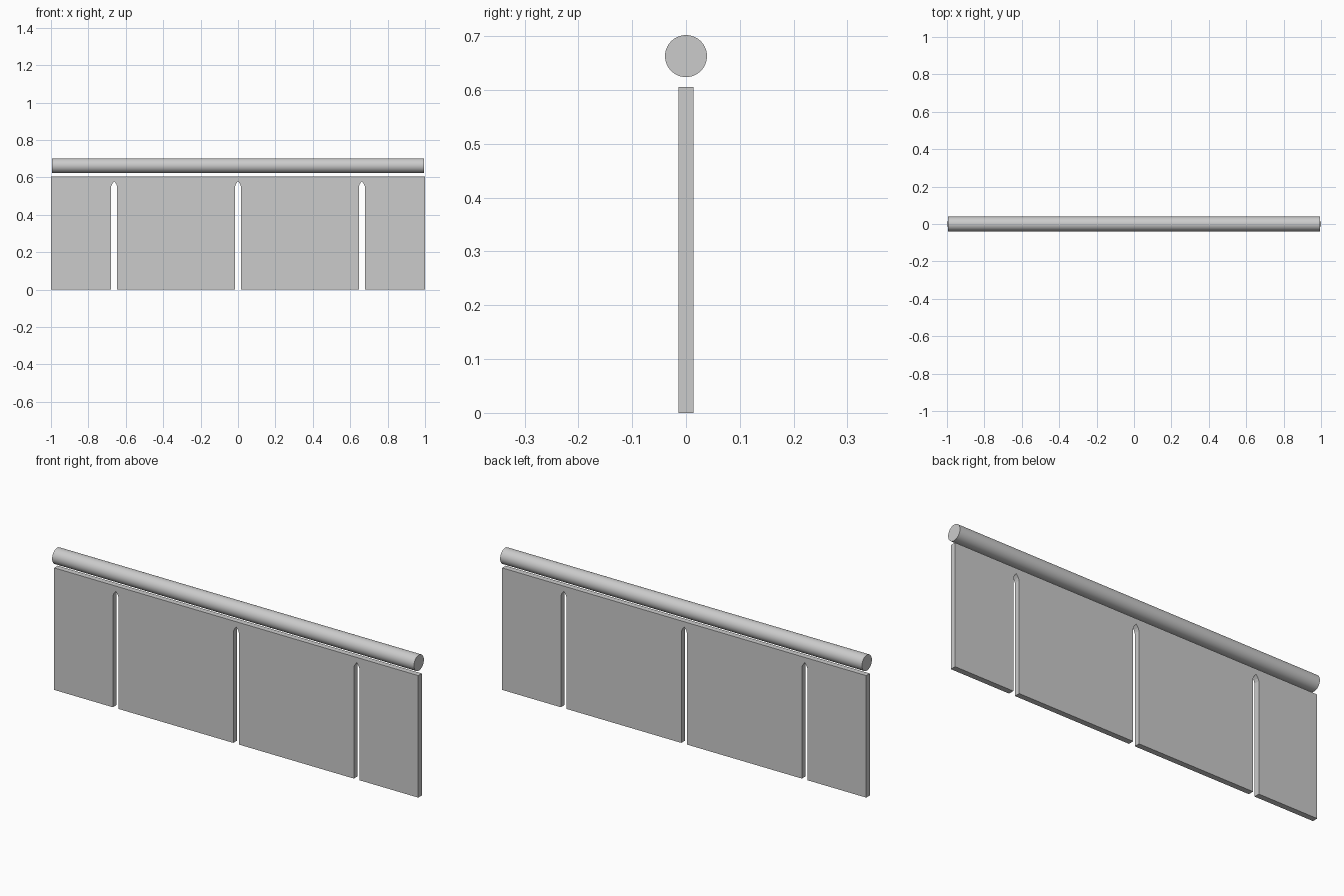
import bpy, bmesh, math

if "Cube" in bpy.data.objects:
    bpy.data.objects.remove(bpy.data.objects["Cube"])

grey = bpy.data.materials.new("light grey")
grey.diffuse_color = (0.6, 0.6, 0.6, 1)
grey.use_nodes = True
grey.node_tree.nodes["Principled BSDF"].inputs["Base Color"].default_value = grey.diffuse_color

# Panel outline with three pointed slots open at the bottom
T, H, W = 0.014, 0.606, 0.016
outline = [(-1, H), (-1, 0)]
slot = [(-W, 0), (-W, 0.552), (-0.011, 0.565), (0, 0.58),
        (0.011, 0.565), (W, 0.552), (W, 0)]
for cx in (-0.662, 0, 0.662):
    outline += [(cx + x, z) for x, z in slot]
outline += [(1, 0), (1, H)]

bm = bmesh.new()
face = bm.faces.new([bm.verts.new((x, -T, z)) for x, z in outline])
ext = bmesh.ops.extrude_face_region(bm, geom=[face])
bmesh.ops.translate(bm, vec=(0, 2 * T, 0),
                    verts=[g for g in ext["geom"] if isinstance(g, bmesh.types.BMVert)])
bmesh.ops.recalc_face_normals(bm, faces=bm.faces)
bmesh.ops.triangulate(bm, faces=[f for f in bm.faces if len(f.verts) > 4])
mesh = bpy.data.meshes.new("slotted_panel")
bm.to_mesh(mesh)
bm.free()
mesh.materials.append(grey)
panel = bpy.data.objects.new("slotted_panel", mesh)
bpy.context.collection.objects.link(panel)

# Round rail floating just above the panel
bpy.ops.mesh.primitive_cylinder_add(vertices=64, radius=0.039, depth=1.988,
                                    location=(0, 0, 0.663),
                                    rotation=(0, math.pi / 2, 0))
rail = bpy.context.object
rail.name = "top_rail"
rail.data.materials.append(grey)
bpy.ops.object.shade_smooth_by_angle(angle=math.radians(30))
